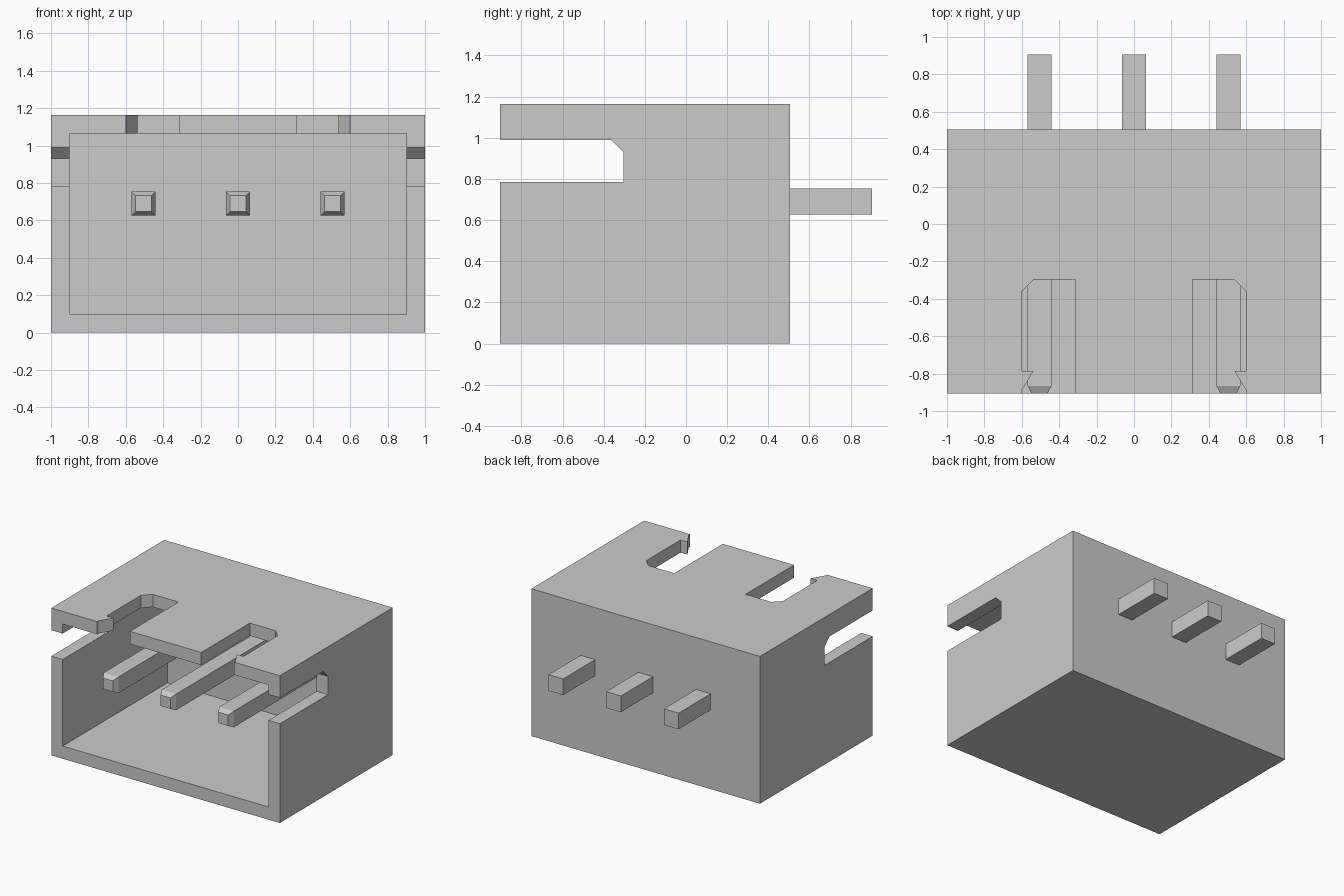
import bpy
import bmesh
from mathutils import Vector

if "Cube" in bpy.data.objects:
    bpy.data.objects.remove(bpy.data.objects["Cube"], do_unlink=True)

GREY = (0.6, 0.6, 0.6, 1.0)
mat = bpy.data.materials.new("light grey plastic")
mat.use_nodes = True
mat.diffuse_color = GREY
mat.node_tree.nodes["Principled BSDF"].inputs["Base Color"].default_value = GREY

FRONT, BACK, TOP = -0.905, 0.505, 1.165
WALL = 0.1


def finish(name, bm):
    bmesh.ops.recalc_face_normals(bm, faces=bm.faces)
    mesh = bpy.data.meshes.new(name)
    bm.to_mesh(mesh)
    bm.free()
    mesh.materials.append(mat)
    obj = bpy.data.objects.new(name, mesh)
    bpy.context.collection.objects.link(obj)
    return obj


def prism(name, points, depth):
    """Extrude a flat outline of 3D points along a vector."""
    bm = bmesh.new()
    face = bm.faces.new([bm.verts.new(p) for p in points])
    result = bmesh.ops.extrude_face_region(bm, geom=[face])
    verts = [g for g in result["geom"] if isinstance(g, bmesh.types.BMVert)]
    bmesh.ops.translate(bm, verts=verts, vec=Vector(depth))
    return finish(name, bm)


def box(name, x0, x1, y0, y1, z0, z1):
    outline = [(x0, y0, z0), (x1, y0, z0), (x1, y0, z1), (x0, y0, z1)]
    return prism(name, outline, (0, y1 - y0, 0))


def cut(target, cutter):
    cutter.hide_render = True
    mod = target.modifiers.new("cut", "BOOLEAN")
    mod.operation = "DIFFERENCE"
    mod.solver = "EXACT"
    mod.object = cutter
    bpy.context.view_layer.objects.active = target
    bpy.ops.object.modifier_apply(modifier=mod.name)
    bpy.data.objects.remove(cutter, do_unlink=True)


# Open-fronted housing
housing = box("housing", -1, 1, FRONT, BACK, 0, TOP)
cut(housing, box("cavity_cutter", -1 + WALL, 1 - WALL, FRONT - 0.1, BACK - WALL,
                 WALL, TOP - WALL))

# Slot through both side walls, with one chamfered inner corner
side_slot = [(-1.1, -1.1), (0.785, 0.785)]
side_profile = [(-1.1, 0.785), (-0.303, 0.785), (-0.303, 0.93),
                (-0.363, 0.99), (-1.1, 0.99)]
cut(housing, prism("side_slot_cutter", [(-1.1, y, z) for y, z in side_profile],
                   (2.2, 0, 0)))

# Mirrored slots in the roof, each narrowed by a latch barb near the front
roof_profile = [(0.312, -1.1), (0.312, -0.298), (0.537, -0.298), (0.598, -0.36),
                (0.598, -0.787), (0.538, -0.787), (0.598, -0.887), (0.598, -1.1)]
for side in (1, -1):
    cut(housing, prism("roof_slot_cutter",
                       [(side * x, y, 1.0) for x, y in roof_profile], (0, 0, 0.3)))

# Square contact pins with tapered front tips
HALF, TIP, PIN_Z = 0.064, 0.043, 0.69
for name, x in (("right_pin", -0.505), ("middle_pin", 0), ("left_pin", 0.505)):
    pin = bmesh.new()
    rings = []
    for y, h in ((FRONT, TIP), (FRONT + 0.04, HALF), (0.905, HALF)):
        rings.append([pin.verts.new((x + sx * h, y, PIN_Z + sz * h))
                      for sx, sz in ((-1, -1), (1, -1), (1, 1), (-1, 1))])
    for a, b in zip(rings, rings[1:]):
        for i in range(4):
            j = (i + 1) % 4
            pin.faces.new((a[i], a[j], b[j], b[i]))
    pin.faces.new(rings[0])
    pin.faces.new(rings[-1])
    finish(name, pin)
